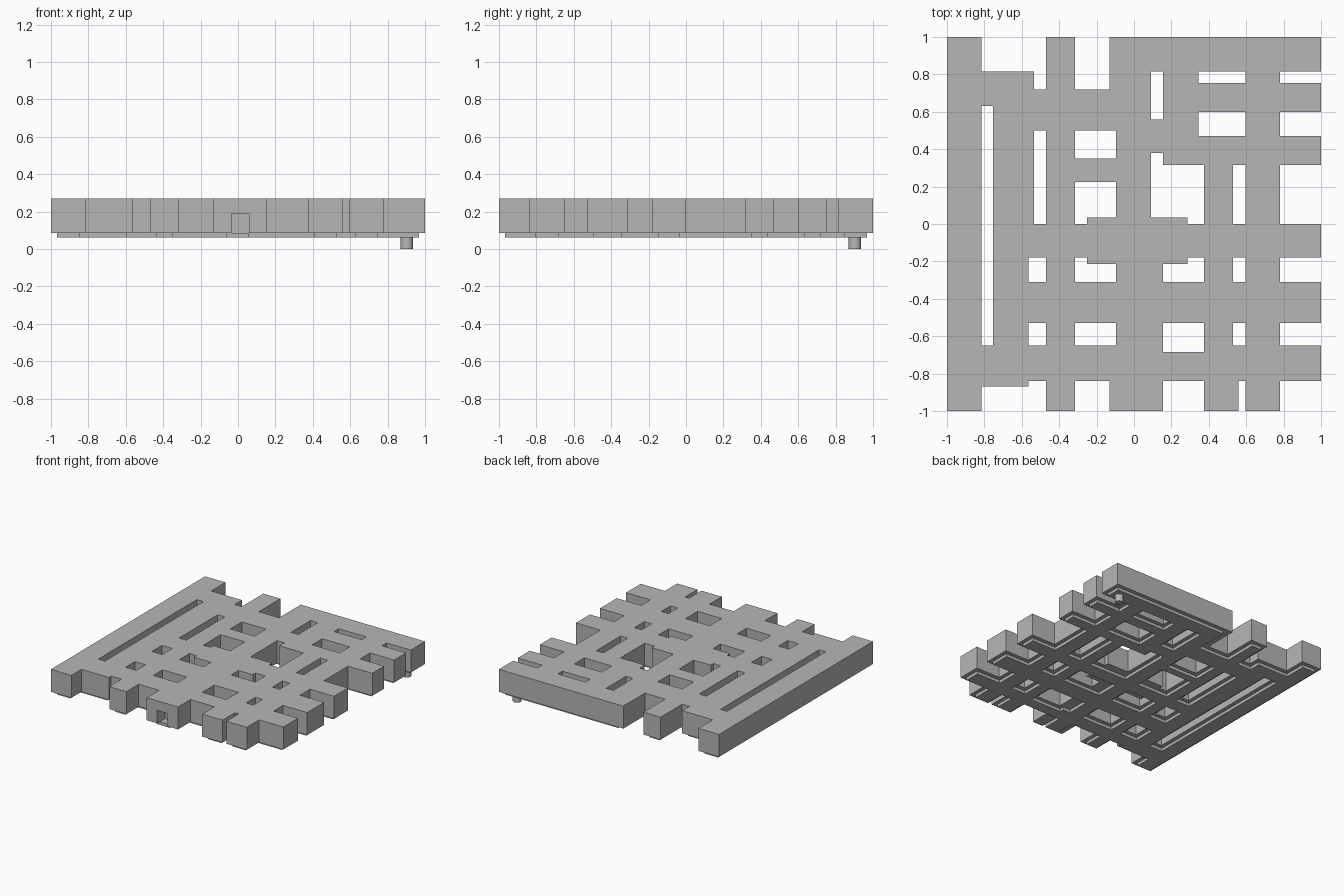
import bpy, bmesh

if "Cube" in bpy.data.objects:
    bpy.data.objects.remove(bpy.data.objects["Cube"])

grey = bpy.data.materials.new("warm_grey")
grey.diffuse_color = (0.47, 0.47, 0.47, 1)
grey.use_nodes = True
grey.node_tree.nodes["Principled BSDF"].inputs["Base Color"].default_value = grey.diffuse_color


def lattice(name, holes, edge, z0, z1):
    """Square slab of half-width edge with rectangular openings, extruded z0..z1."""
    clip = lambda v: max(-edge, min(edge, v))
    xs = sorted({-edge, edge} | {round(clip(v), 4) for h in holes for v in h[:2]})
    ys = sorted({-edge, edge} | {round(clip(v), 4) for h in holes for v in h[2:]})
    bm = bmesh.new()
    grid = {(x, y): bm.verts.new((x, y, z0)) for x in xs for y in ys}
    for xa, xb in zip(xs, xs[1:]):
        for ya, yb in zip(ys, ys[1:]):
            cx, cy = (xa + xb) / 2, (ya + yb) / 2
            if not any(h[0] < cx < h[1] and h[2] < cy < h[3] for h in holes):
                bm.faces.new([grid[p] for p in ((xa, ya), (xb, ya), (xb, yb), (xa, yb))])
    bmesh.ops.delete(bm, geom=[v for v in bm.verts if not v.link_faces], context='VERTS')
    ext = bmesh.ops.extrude_face_region(bm, geom=bm.faces[:], use_keep_orig=True)
    for g in ext["geom"]:
        if isinstance(g, bmesh.types.BMVert):
            g.co.z = z1
    bmesh.ops.recalc_face_normals(bm, faces=bm.faces[:])
    me = bpy.data.meshes.new(name)
    bm.to_mesh(me)
    bm.free()
    ob = bpy.data.objects.new(name, me)
    bpy.context.collection.objects.link(ob)
    me.materials.append(grey)
    return ob


# Openings as (x0, x1, y0, y1); edge notches run past the rim
M = 1.1
edge_notches = [
    (-.815, -.47, .815, M), (-.535, -.47, .72, M), (-.315, -.13, .72, M),
    (.78, M, .755, .815), (.78, M, .47, .6), (.78, M, 0, .315),
    (.78, M, -.31, -.18), (.78, M, -.65, -.53), (.78, M, -M, -.84),
    (.56, .595, -M, -.84), (.155, .375, -M, -.84), (-.315, -.13, -M, -.84),
    (-.815, -.565, -M, -.87), (-.565, -.47, -M, -.84)]
inner = [
    (-.815, -.755, -.65, .63), (-.535, -.47, 0, .5), (-.315, -.095, .35, .5),
    (-.315, -.25, 0, .225), (-.25, -.095, .035, .225), (.09, .155, .56, .815),
    (.09, .155, .035, .38), (.155, .285, .035, .315), (.285, .375, 0, .315),
    (.345, .595, .755, .815), (.345, .595, .47, .6), (.53, .595, 0, .315),
    (-.565, -.47, -.31, -.18), (-.315, -.25, -.31, -.18), (-.25, -.095, -.31, -.215),
    (.155, .285, -.31, -.215), (.285, .375, -.31, -.18), (.53, .595, -.31, -.18),
    (-.565, -.47, -.65, -.53), (-.315, -.095, -.65, -.53), (.155, .375, -.685, -.53),
    (.53, .595, -.65, -.53)]
top = lattice("upper_lattice", edge_notches + inner, 1, .085, .27)

# Lower layer: openings widened to plain bars, then inset all round
plain = [(-.315, -.095, .72, M), (-.315, -.095, -M, -.84), (.09, .375, -M, -.84),
         (-.315, -.095, 0, .225), (.09, .375, 0, .315), (-.315, -.095, -.31, -.18),
         (.09, .375, -.31, -.18), (.09, .375, -.65, -.53)]
g = .032
grown = [(a - g, b + g, c - g, d + g) for a, b, c, d in edge_notches + inner + plain]
lattice("lower_lattice", grown, 1 - g, .06, .085)

# Small square pocket in the front face of the middle bar
bpy.ops.mesh.primitive_cube_add(size=1, location=(.0125, -1, .13))
cutter = bpy.context.object
cutter.name = "pocket_cutter"
cutter.scale = (.095, .2, .12)
cutter.hide_render = True
cutter.display_type = 'WIRE'
cut = top.modifiers.new("pocket", 'BOOLEAN')
cut.object = cutter
cut.operation = 'DIFFERENCE'
cut.solver = 'EXACT'

# Round peg under the back right corner
bpy.ops.mesh.primitive_cylinder_add(vertices=32, radius=.033, depth=.085,
                                    location=(.903, .903, .0425))
peg = bpy.context.object
peg.name = "corner_peg"
peg.data.materials.append(grey)
bpy.ops.object.shade_smooth_by_angle()
